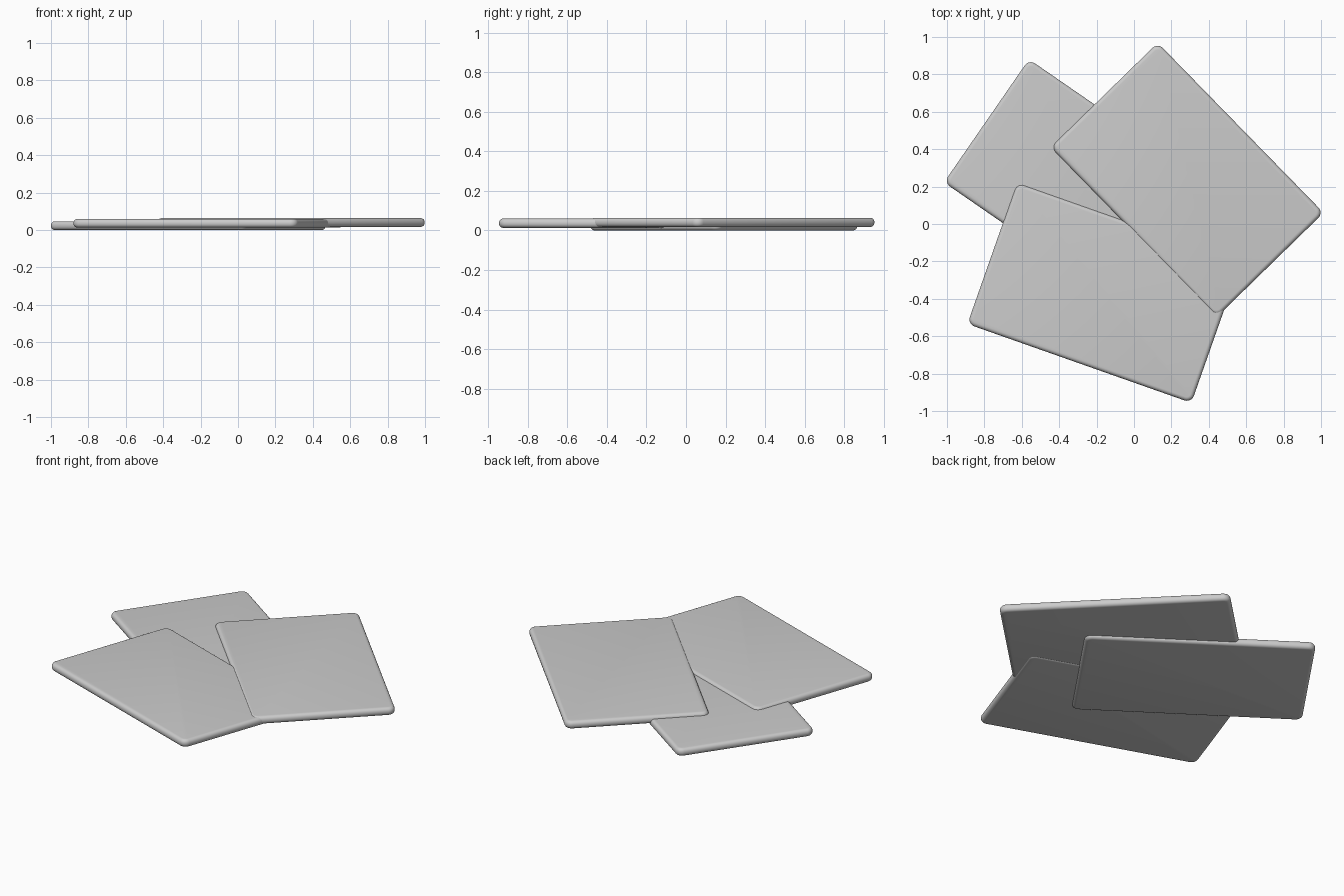
import bpy, bmesh, math

if "Cube" in bpy.data.objects:
    bpy.data.objects.remove(bpy.data.objects["Cube"])

LENGTH, WIDTH, THICK = 1.27, 0.80, 0.047
CORNER, EDGE = 0.04, 0.021


def slab(name, x, y, z_bottom, angle):
    """Flat rectangular card with rounded corners and soft rims."""
    bm = bmesh.new()
    bmesh.ops.create_cube(bm, size=1)
    bmesh.ops.scale(bm, vec=(LENGTH, WIDTH, THICK), verts=bm.verts)
    # round the plan corners
    upright = [e for e in bm.edges
               if abs(e.verts[0].co.z - e.verts[1].co.z) > THICK / 2]
    bmesh.ops.bevel(bm, geom=upright, offset=CORNER, offset_type='OFFSET',
                    segments=6, profile=0.5, affect='EDGES')
    # round the top and bottom rims
    rims = [e for e in bm.edges
            if abs(e.verts[0].co.z - e.verts[1].co.z) < 1e-5]
    bmesh.ops.bevel(bm, geom=rims, offset=EDGE, offset_type='OFFSET',
                    segments=5, profile=0.5, affect='EDGES')
    mesh = bpy.data.meshes.new(name)
    bm.to_mesh(mesh)
    bm.free()
    mesh.shade_smooth()
    obj = bpy.data.objects.new(name, mesh)
    bpy.context.collection.objects.link(obj)
    obj.location = (x, y, z_bottom + THICK / 2)
    obj.rotation_euler.z = math.radians(angle)
    return obj


# three overlapping cards, lowest first
slab("bottom_card", -0.266, 0.191, 0.003, -34.6)
slab("middle_card", -0.159, -0.368, 0.013, -19.4)
slab("top_card", 0.284, 0.235, 0.017, -45.7)

# rest the stack on the ground
for obj in bpy.context.collection.objects:
    obj.location.z -= 0.003 if obj.name == "bottom_card" else 0.0
